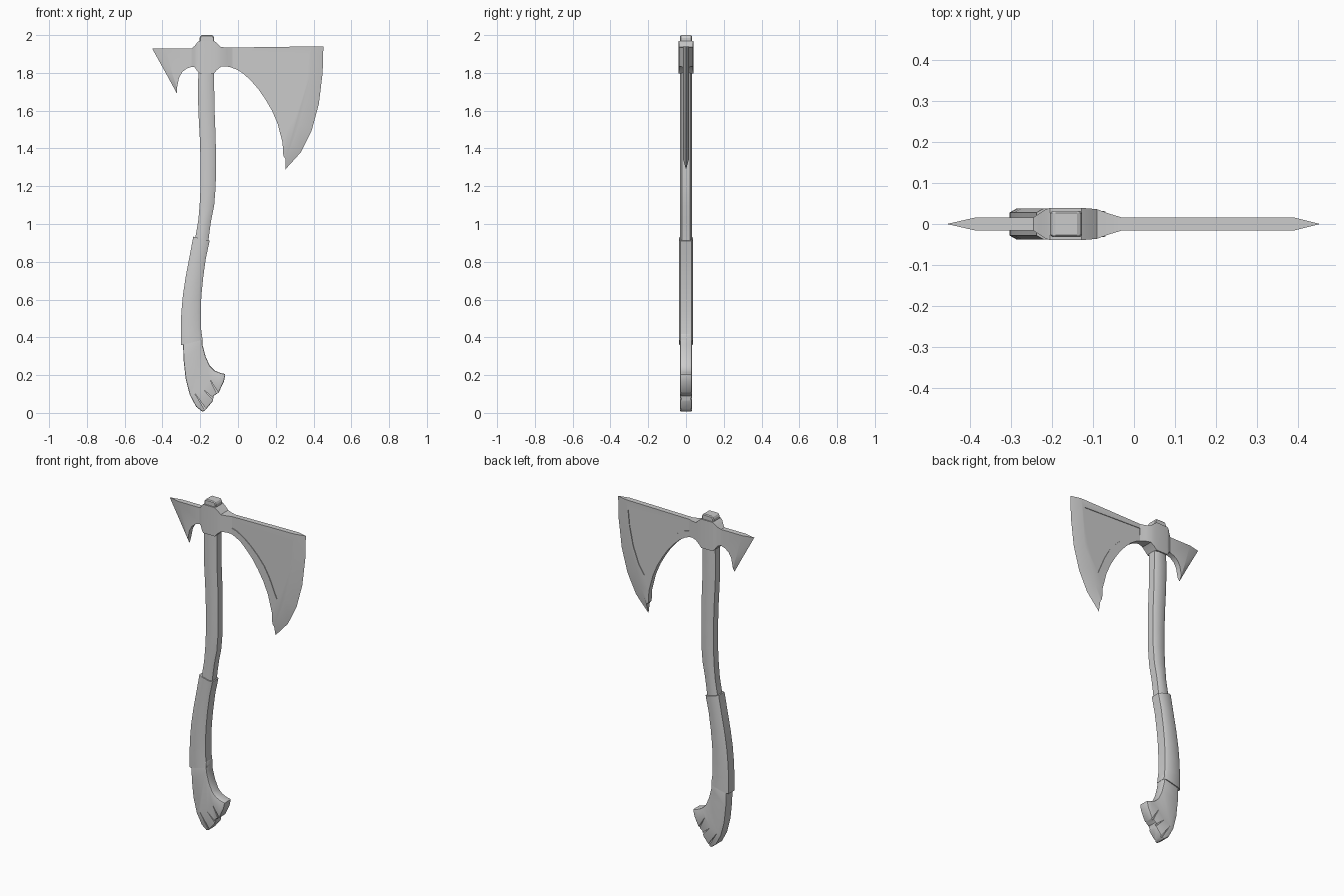
import bpy, bmesh, math
from mathutils import Vector

if "Cube" in bpy.data.objects:
    bpy.data.objects.remove(bpy.data.objects["Cube"])

grey = bpy.data.materials.new("plain grey")
grey.use_nodes = True
grey.diffuse_color = (0.6, 0.6, 0.6, 1)
grey.node_tree.nodes["Principled BSDF"].inputs["Base Color"].default_value = (0.6, 0.6, 0.6, 1)


def finish(bm, name):
    bmesh.ops.recalc_face_normals(bm, faces=bm.faces)
    mesh = bpy.data.meshes.new(name)
    bm.to_mesh(mesh)
    bm.free()
    mesh.materials.append(grey)
    ob = bpy.data.objects.new(name, mesh)
    bpy.context.collection.objects.link(ob)
    return ob


def activate(ob):
    bpy.ops.object.select_all(action='DESELECT')
    ob.select_set(True)
    bpy.context.view_layer.objects.active = ob


def smooth(ob, angle=32):
    activate(ob)
    bpy.ops.object.shade_smooth_by_angle(angle=math.radians(angle))


def modify(ob, kind, **settings):
    mod = ob.modifiers.new(kind.lower(), kind)
    for key, value in settings.items():
        setattr(mod, key, value)
    activate(ob)
    bpy.ops.object.modifier_apply(modifier=mod.name)


def carve(ob, cutter):
    modify(ob, 'BOOLEAN', object=cutter, operation='DIFFERENCE', solver='EXACT')
    bpy.data.objects.remove(cutter)


def loft(name, rings):
    """Skin a row of equal rings and cap both ends."""
    bm = bmesh.new()
    loops = [[bm.verts.new(p) for p in ring] for ring in rings]
    n = len(loops[0])
    for a, b in zip(loops, loops[1:]):
        for i in range(n):
            j = (i + 1) % n
            bm.faces.new((a[i], a[j], b[j], b[i]))
    bm.faces.new(loops[0])
    bm.faces.new(loops[-1])
    return finish(bm, name)


def slab(name, outline, y0, y1):
    return loft(name, [[(x, y, z) for x, z in outline] for y in (y0, y1)])


def shaft(name, spans, depth, tilt=0.0):
    """Chamfered bar following (z, left x, right x) spans."""
    rings = []
    for k, (z, left, right) in enumerate(spans):
        mid, w = (left + right) / 2, (right - left) / 2
        slope = tilt if k == 0 else -tilt if k == len(spans) - 1 else 0
        c, d = 0.018, 0.010
        corners = [(w, depth - d), (w - c, depth), (c - w, depth), (-w, depth - d),
                   (-w, d - depth), (c - w, -depth), (w - c, -depth), (w, d - depth)]
        rings.append([(mid + x, y, z + slope * x) for x, y in corners])
    ob = loft(name, rings)
    smooth(ob)
    return ob


def wedge(name, body, shoulder, edge, t):
    """Flat plate whose shoulder line tapers to a sharp cutting edge."""
    bm = bmesh.new()
    tip = [bm.verts.new((x, 0, z)) for x, z in edge]
    sides = []
    for y in (-t, t):
        flat = [bm.verts.new((x, y, z)) for x, z in body + shoulder]
        bm.faces.new(flat)
        s = flat[len(body):]
        for i in range(len(s) - 1):
            bm.faces.new((s[i], s[i + 1], tip[i + 1], tip[i]))
        sides.append(flat)
    a, b = sides
    k = len(body)
    for i in list(range(k)) + [len(a) - 1]:
        j = (i + 1) % len(a)
        bm.faces.new((a[i], a[j], b[j], b[i]))
    bm.faces.new((a[k], b[k], tip[0]))
    bm.faces.new((a[-1], b[-1], tip[-1]))
    return finish(bm, name)


# Wooden handle, its top poking out of the head
shaft("handle", [(0.88, -0.235, -0.16), (0.95, -0.222, -0.152), (1.02, -0.21, -0.142),
                 (1.1, -0.203, -0.126), (1.2, -0.198, -0.118), (1.32, -0.198, -0.117),
                 (1.45, -0.202, -0.118), (1.6, -0.21, -0.124), (1.72, -0.212, -0.126),
                 (1.85, -0.208, -0.126)], 0.032)
cap = slab("handle_top", [(-0.204, 1.9), (-0.126, 1.9), (-0.126, 1.985),
                          (-0.134, 2.0), (-0.196, 2.0), (-0.204, 1.985)], -0.032, 0.032)
modify(cap, 'BEVEL', width=0.005, segments=1)

# Wrapped grip
shaft("grip", [(0.372, -0.303, -0.188), (0.45, -0.303, -0.196), (0.53, -0.3, -0.197),
               (0.62, -0.292, -0.194), (0.72, -0.277, -0.184), (0.82, -0.258, -0.17),
               (0.922, -0.237, -0.15)], 0.038, 0.25)

# Paw shaped pommel with toe grooves on both faces
paw_outline = [(-0.293, 0.42), (-0.19, 0.42), (-0.188, 0.36), (-0.172, 0.3), (-0.15, 0.25),
               (-0.125, 0.225), (-0.095, 0.212), (-0.066, 0.205), (-0.075, 0.165),
               (-0.102, 0.108), (-0.128, 0.09), (-0.135, 0.06), (-0.172, 0.016),
               (-0.187, 0.005), (-0.222, 0.033), (-0.255, 0.095), (-0.277, 0.18),
               (-0.288, 0.28)]
paw = slab("paw_pommel", paw_outline, -0.032, 0.032)
modify(paw, 'BEVEL', width=0.007, segments=2, limit_method='ANGLE', angle_limit=math.radians(60))
for start, end in [((-0.15, 0.18), (-0.106, 0.1)), ((-0.185, 0.125), (-0.125, 0.068)),
                   ((-0.232, 0.108), (-0.168, 0.012))]:
    a, b = Vector(start), Vector(end)
    side = Vector((a.y - b.y, b.x - a.x)).normalized() * 0.005
    for y in (-0.034, 0.034):
        carve(paw, slab("groove", [a, b - side, b + (b - a) * 0.2, b + side],
                        y - 0.01, y + 0.01))
smooth(paw)

# Socket of the head: stations of x, half depth, low z, high z
stations = [(-0.245, 0.016, 1.833, 1.93), (-0.23, 0.026, 1.83, 1.942),
            (-0.215, 0.036, 1.808, 1.962), (-0.204, 0.039, 1.797, 1.97),
            (-0.128, 0.039, 1.797, 1.97), (-0.112, 0.038, 1.815, 1.958),
            (-0.09, 0.036, 1.833, 1.937), (-0.06, 0.025, 1.834, 1.934),
            (-0.03, 0.016, 1.828, 1.934)]
socket = loft("head_socket", [[(x, -d, lo), (x, d, lo), (x, d, hi), (x, -d, hi)]
                              for x, d, lo, hi in stations])
smooth(socket)

# Broad blade with a recessed panel on each face
blade = wedge("blade",
              [(0.24, 1.36), (0.236, 1.43), (0.21, 1.53), (0.18, 1.6), (0.145, 1.66),
               (0.108, 1.714), (0.07, 1.757), (0.03, 1.795), (-0.005, 1.817), (-0.04, 1.83),
               (-0.04, 1.934)],
              [(0.388, 1.94), (0.385, 1.8), (0.362, 1.65), (0.325, 1.53), (0.288, 1.435),
               (0.252, 1.345)],
              [(0.452, 1.94), (0.448, 1.8), (0.428, 1.635), (0.39, 1.495), (0.333, 1.38),
               (0.25, 1.288)], 0.016)
panel = [(-0.04, 1.908), (0.365, 1.893), (0.375, 1.88), (0.366, 1.79), (0.342, 1.675),
         (0.305, 1.575), (0.268, 1.517), (0.22, 1.63), (0.185, 1.692), (0.14, 1.746),
         (0.095, 1.79), (0.05, 1.826), (0.0, 1.855), (-0.04, 1.866)]
for y in (-0.022, 0.022):
    carve(blade, slab("panel_cutter", panel, y - 0.01, y + 0.01))
smooth(blade)

# Rear spike
spike = wedge("rear_spike",
              [(-0.235, 1.93), (-0.235, 1.835), (-0.27, 1.824), (-0.295, 1.805),
               (-0.312, 1.775), (-0.32, 1.735)],
              [(-0.323, 1.72), (-0.352, 1.81), (-0.385, 1.93)],
              [(-0.323, 1.69), (-0.38, 1.795), (-0.455, 1.93)], 0.016)
smooth(spike)
